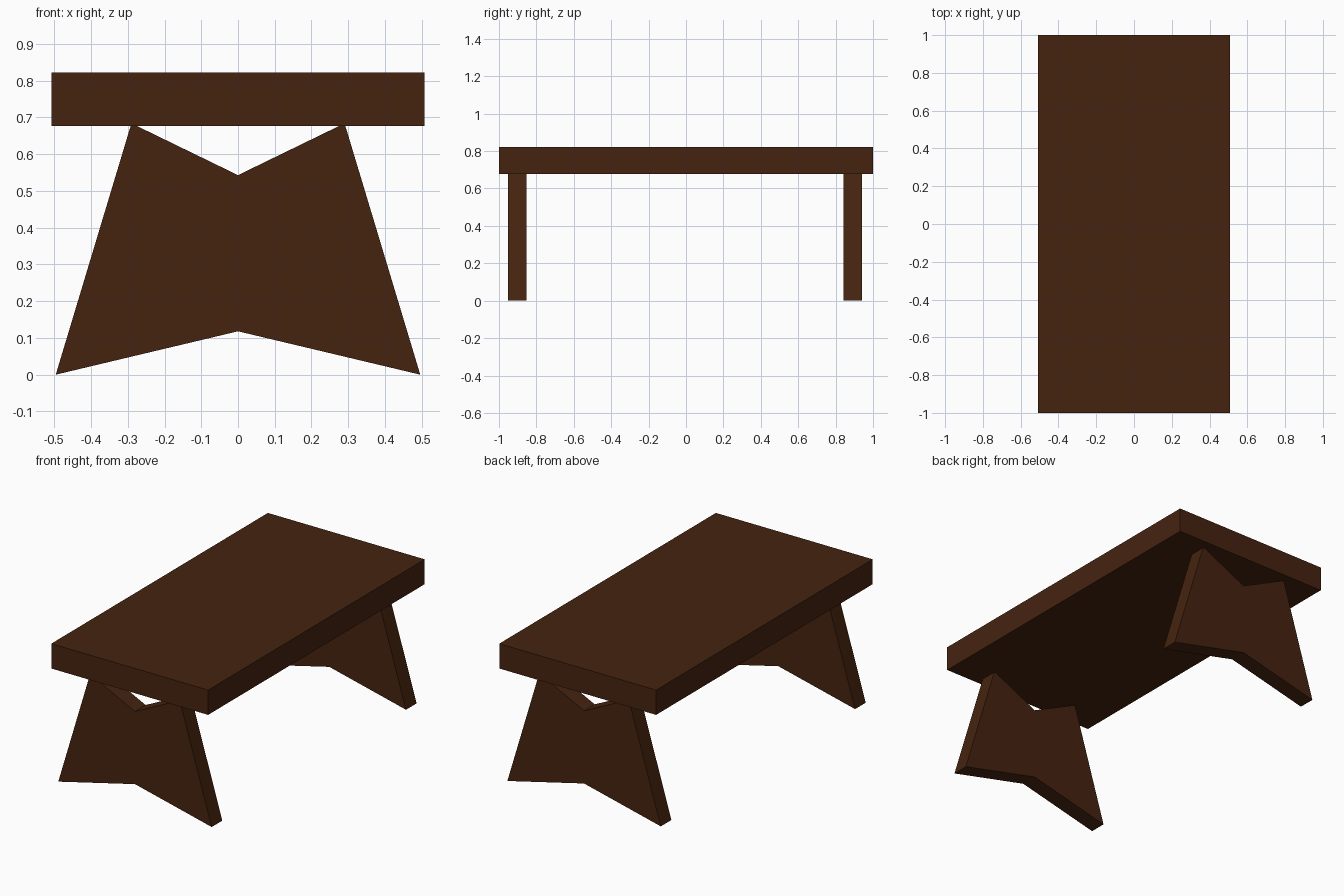
import bpy

if "Cube" in bpy.data.objects:
    bpy.data.objects.remove(bpy.data.objects["Cube"])

wood = bpy.data.materials.new("dark brown wood")
wood.diffuse_color = (0.06, 0.017, 0.005, 1)
wood.use_nodes = True
wood.node_tree.nodes["Principled BSDF"].inputs["Base Color"].default_value = wood.diffuse_color


def extrude_profile(name, profile, y0, y1):
    """Solid made by sweeping an (x, z) outline, counter-clockwise from the front, along y."""
    n = len(profile)
    verts = [(x, y, z) for y in (y0, y1) for x, z in profile]
    faces = [tuple(range(n)), tuple(reversed(range(n, 2 * n)))]
    faces += [(i, i + n, (i + 1) % n + n, (i + 1) % n) for i in range(n)]
    mesh = bpy.data.meshes.new(name)
    mesh.from_pydata(verts, [], faces)
    mesh.materials.append(wood)
    obj = bpy.data.objects.new(name, mesh)
    bpy.context.collection.objects.link(obj)
    return obj


# Thick slab top
extrude_profile("table_top",
                [(-0.507, 0.677), (0.507, 0.677), (0.507, 0.822), (-0.507, 0.822)],
                -1.0, 1.0)

# Notched trestle legs, peaks slightly sunk into the top
right_side = [(0.0, 0.118), (0.496, 0.0), (0.29, 0.684)]
left_side = [(0.0, 0.543), (-0.29, 0.684), (-0.496, 0.0)]
for name, y0, y1 in (("front_leg", -0.951, -0.853), ("back_leg", 0.843, 0.941)):
    extrude_profile(name, right_side + left_side, y0, y1)
